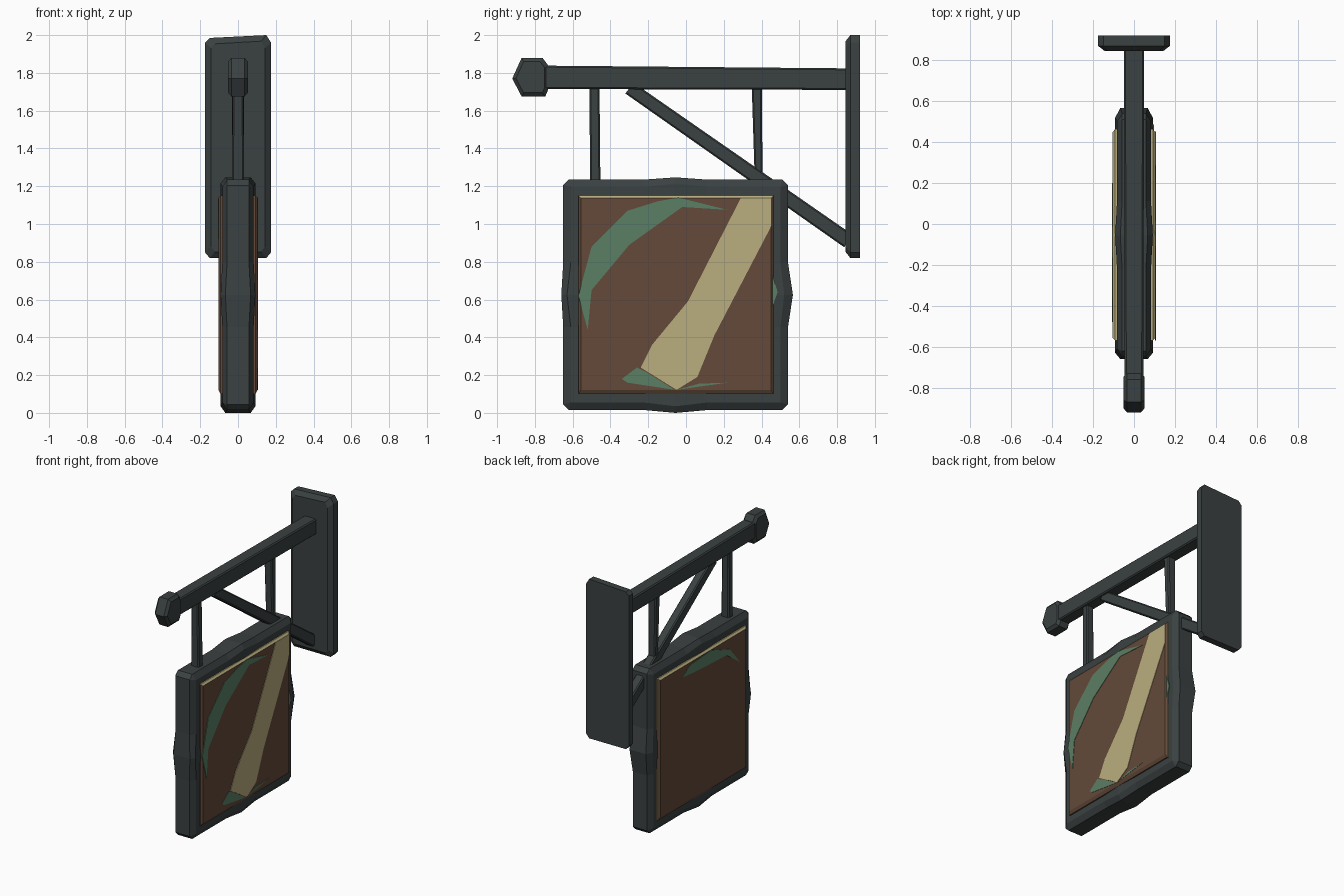
import bpy, bmesh
from mathutils import Vector

cube = bpy.data.objects.get("Cube")
if cube:
    bpy.data.objects.remove(cube)


def material(name, rgb):
    m = bpy.data.materials.new(name)
    m.use_nodes = True
    m.diffuse_color = (*rgb, 1)
    m.node_tree.nodes["Principled BSDF"].inputs["Base Color"].default_value = (*rgb, 1)
    return m


IRON = material("dark iron", (0.043, 0.052, 0.052))
WOOD = material("brown wood", (0.125, 0.068, 0.042))
TAN = material("tan paint", (0.49, 0.42, 0.21))
GREEN = material("green paint", (0.105, 0.21, 0.13))


def loft(name, rings, mats, cyclic=False, rule=None):
    """Bridge matching rings of points; cap the ends unless cyclic."""
    bm = bmesh.new()
    rows = [[bm.verts.new(p) for p in ring] for ring in rings]
    n = len(rows[0])
    pairs = list(zip(rows, rows[1:]))
    if cyclic:
        pairs.append((rows[-1], rows[0]))
    else:
        bm.faces.new(rows[0])
        bm.faces.new(rows[-1])
    for a, b in pairs:
        for i in range(n):
            j = (i + 1) % n
            bm.faces.new((a[i], a[j], b[j], b[i]))
    bmesh.ops.remove_doubles(bm, verts=bm.verts, dist=0.0005)
    bmesh.ops.recalc_face_normals(bm, faces=bm.faces)
    if rule:
        for f in bm.faces:
            f.material_index = rule(f)
    mesh = bpy.data.meshes.new(name)
    bm.to_mesh(mesh)
    bm.free()
    for m in mats:
        mesh.materials.append(m)
    obj = bpy.data.objects.new(name, mesh)
    bpy.context.collection.objects.link(obj)
    return obj


def bar(name, start, end, w0, h0, w1, h1, bevel=0.008):
    """Tapered bar in the yz plane with chamfered edges."""
    a, b = Vector((0, *start)), Vector((0, *end))
    d = (b - a).normalized()
    side, up = Vector((1, 0, 0)), Vector((0, -d.z, d.y))

    def ring(c, w, h):
        k = bevel
        pts = [(w, h - k), (w - k, h), (k - w, h), (-w, h - k),
               (-w, k - h), (k - w, -h), (w - k, -h), (w, k - h)]
        return [c + side * x + up * z for x, z in pts]
    return loft(name, [ring(a, w0, h0), ring(b, w1, h1)], [IRON])


def plate(name, outline, x0, x1, mat):
    """Flat yz outline given thickness along x."""
    return loft(name, [[(x, y, z) for y, z in outline] for x in (x0, x1)], [mat])


# Wall plate: irregular outline with a chamfered front
outline = [(-0.175, 0.85), (-0.15, 0.82), (0.15, 0.82), (0.175, 0.85),
           (0.175, 1.96), (0.15, 2.0), (-0.15, 1.985), (-0.175, 1.96)]


def wall_ring(y, inset):
    return [(x * (1 - inset / 0.175), y, 1.41 + (z - 1.41) * (1 - inset / 0.59))
            for x, z in outline]


loft("wall_plate", [wall_ring(0.92, 0), wall_ring(0.87, 0), wall_ring(0.845, 0.032)], [IRON])

# Bracket: beam, diagonal brace and hangers
bar("beam", (-0.82, 1.777), (0.86, 1.767), 0.045, 0.062, 0.05, 0.057)
bar("brace", (-0.30, 1.72), (0.86, 0.91), 0.03, 0.036, 0.035, 0.04)
bar("front_hanger", (-0.485, 1.73), (-0.48, 1.20), 0.028, 0.027, 0.033, 0.027)
bar("rear_hanger", (0.375, 1.73), (0.385, 1.20), 0.033, 0.027, 0.028, 0.02)

# Beam end knob: faceted block with bevelled cheeks
knob = [(-0.92, 1.77), (-0.87, 1.88), (-0.76, 1.88), (-0.73, 1.84),
        (-0.73, 1.71), (-0.745, 1.675), (-0.87, 1.675)]


def knob_ring(x, s):
    return [(x, -0.82 + (y + 0.82) * s, 1.777 + (z - 1.777) * s) for y, z in knob]


loft("beam_end_knob", [knob_ring(-0.052, 0.8), knob_ring(-0.035, 1),
                       knob_ring(0.035, 1), knob_ring(0.052, 0.8)], [IRON])

# Sign frame: one mitred ring with cut corners and a swelling on each side
Y0, Y1, Z0, Z1 = -0.65, 0.54, 0.015, 1.235
corners = [Vector(c) for c in ((Y0, Z0), (Y1, Z0), (Y1, Z1), (Y0, Z1))]
bulges = [0.015, 0.026, 0.012, 0.01]
rings = []


def frame_ring(outer, mid, inner, grow=0.0):
    x0, x1 = 0.058 + grow, 0.083 + grow
    return [(x, p.x, p.y) for x, p in ((-x0, outer), (x0, outer), (x1, mid),
                                       (x1, inner), (-x1, inner), (-x1, mid))]


for i, c in enumerate(corners):
    d = (corners[(i + 1) % 4] - c).normalized()
    n = Vector((-d.y, d.x))
    back = corners[(i + 1) % 4]
    length = (back - c).length
    # corner start, swelling, then corner end
    rings.append(frame_ring(c + d * 0.03, c + (d + n) * 0.04, c + (d + n) * 0.12))
    for t, g in ((0.36, 0), (0.5, 1), (0.64, 0)):
        p = c + d * length * t
        rings.append(frame_ring(p - n * bulges[i] * g, p + n * (0.04 - 0.02 * g),
                                p + n * 0.12, 0.009 * g))
    rings.append(frame_ring(back - d * 0.03, back + (n - d) * 0.04, back + (n - d) * 0.12))
loft("sign_frame", rings, [IRON], cyclic=True)

# Painted boards: one on each side, tan along the top and rear edges


def edge_rule(f):
    return 1 if f.normal.z > 0.3 or f.normal.y > 0.9 else 0


def board_ring(x, low, inset):
    y0, y1, z0, z1 = -0.57 + inset, 0.463 - inset, 0.10 + low, 1.15 - inset
    return [(x, y0, z0), (x, y1, z0), (x, y1, z1), (x, y0, z1)]


for name, s in (("left_board", 1), ("right_board", -1)):
    loft(name, [board_ring(s * 0.0, 0, 0), board_ring(s * 0.092, 0, 0),
                board_ring(s * 0.104, 0.022, 0.013)], [WOOD, TAN], rule=edge_rule)

# Painted shapes on the left board
X0, X1 = 0.102, 0.107
plate("tan_band", [(0.29, 1.137), (0.452, 1.137), (0.452, 0.99), (0.15, 0.41), (0.06, 0.19),
                   (-0.05, 0.122), (-0.24, 0.24), (-0.18, 0.36), (0.01, 0.59)], X0, X1, TAN)
plate("green_arc", [(-0.04, 1.14), (-0.15, 1.12), (-0.31, 1.07), (-0.50, 0.88), (-0.57, 0.62),
                    (-0.52, 0.44), (-0.50, 0.65), (-0.30, 0.89), (-0.02, 1.09),
                    (0.22, 1.075), (0.0, 1.13)], X0, X1, GREEN)
plate("green_tip", [(-0.34, 0.18), (-0.26, 0.24), (-0.20, 0.21), (-0.06, 0.122),
                    (-0.31, 0.16)], X0, X1 - 0.001, GREEN)
plate("green_sliver", [(-0.05, 0.122), (0.22, 0.16), (0.07, 0.155)], X0, X1 - 0.001, GREEN)
plate("green_rear_fleck", [(0.45, 0.76), (0.485, 0.64), (0.45, 0.54)], 0.09, 0.097, GREEN)

# Painted arc on the right board
plate("green_crescent", [(0.20, 1.06), (0.10, 1.12), (-0.14, 1.135), (-0.36, 1.06),
                         (-0.48, 0.92), (-0.32, 1.03), (-0.08, 1.04)], -X1, -X0, GREEN)
